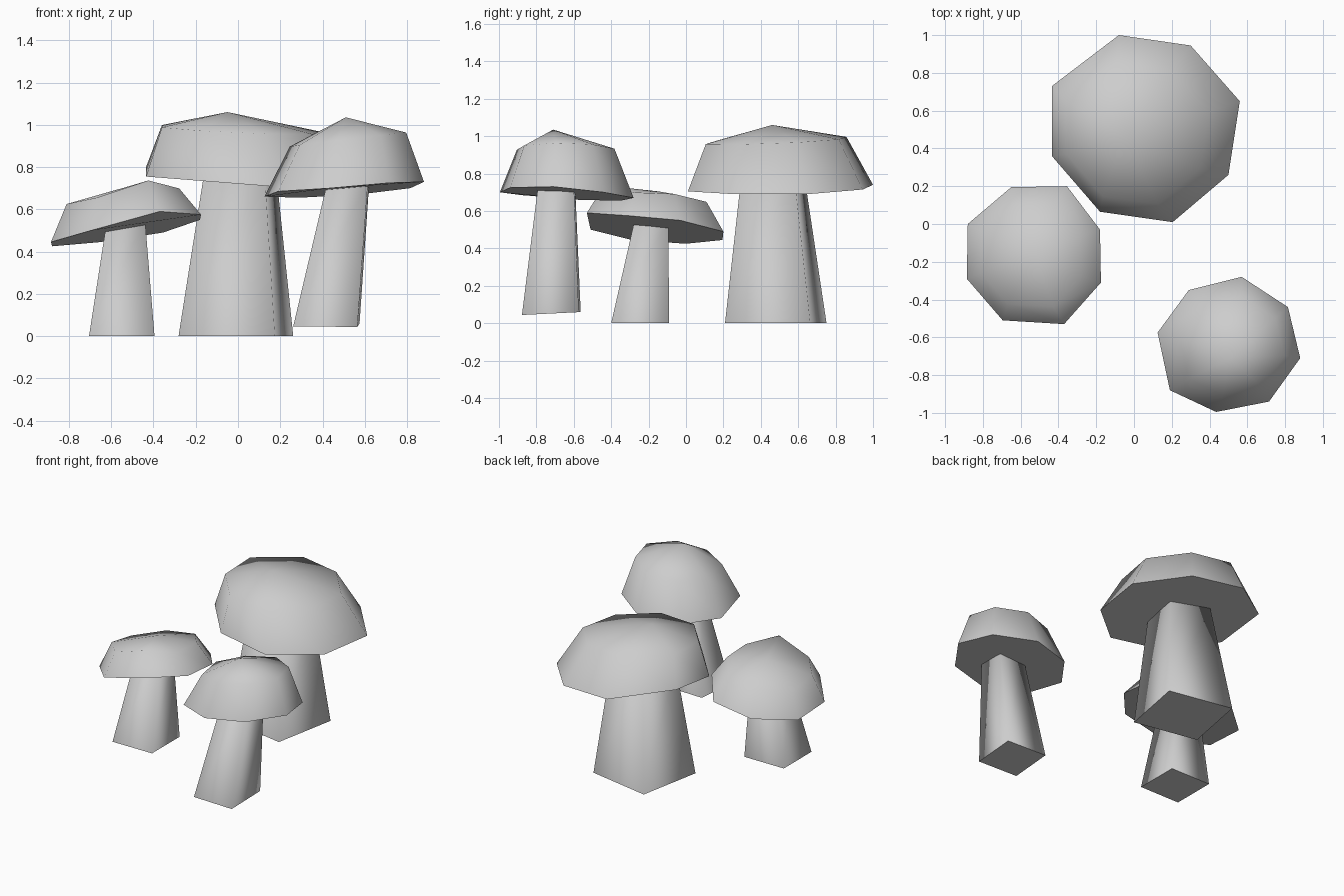
import bpy, bmesh, math
from mathutils import Vector

if "Cube" in bpy.data.objects:
    bpy.data.objects.remove(bpy.data.objects["Cube"])

grey = bpy.data.materials.new("plain_grey")
grey.diffuse_color = (0.61, 0.61, 0.61, 1)
grey.use_nodes = True
grey.node_tree.nodes["Principled BSDF"].inputs["Base Color"].default_value = grey.diffuse_color


def finish(bm, name, bottom):
    """Smooth sides, crisp flat bottom."""
    bmesh.ops.recalc_face_normals(bm, faces=bm.faces)
    for f in bm.faces:
        f.smooth = True
    bottom.smooth = False
    for e in bottom.edges:
        e.smooth = False
    mesh = bpy.data.meshes.new(name)
    bm.to_mesh(mesh)
    bm.free()
    mesh.materials.append(grey)
    bpy.context.collection.objects.link(bpy.data.objects.new(name, mesh))


def bridge(bm, lower, upper):
    n = len(lower)
    for i in range(n):
        j = (i + 1) % n
        bm.faces.new((lower[i], lower[j], upper[j], upper[i]))


def cap(name, rim, centre, scale, slope, apex, lift=(0,) * 8):
    """Eight-sided dome: rim, smaller tilted ring, apex and closed underside."""
    bm = bmesh.new()
    mid = sum((Vector(p) for p in rim), Vector()) / len(rim)
    low = [bm.verts.new(p) for p in rim]
    ring = []
    for p, dz in zip(rim, lift):
        dx, dy = (p[0] - mid.x) * scale, (p[1] - mid.y) * scale
        z = centre[2] + slope[0] * dx + slope[1] * dy + dz
        ring.append(bm.verts.new((centre[0] + dx, centre[1] + dy, z)))
    top = bm.verts.new(apex)
    bridge(bm, low, ring)
    for i in range(len(ring)):
        bm.faces.new((ring[i], ring[(i + 1) % len(ring)], top))
    finish(bm, name, bm.faces.new(low))


def stem(name, base, base_half, top, top_half, turn=0, slope=0):
    """Four-sided tapering post, leaning from base to top."""
    bm = bmesh.new()
    c, s = math.cos(math.radians(turn)), math.sin(math.radians(turn))
    loops = []
    for (x, y, z), h, k in ((base, base_half, slope), (top, top_half, 0)):
        loop = []
        for u, v in ((-h, -h), (h, -h), (h, h), (-h, h)):
            dy = u * s + v * c
            loop.append(bm.verts.new((x + u * c - v * s, y + dy, z + k * dy)))
        loops.append(loop)
    bridge(bm, *loops)
    bm.faces.new(loops[1])
    finish(bm, name, bm.faces.new(loops[0]))


# Large mushroom at the back
cap("large_cap",
    [(-.08, 1.0, .74), (.30, .945, .715), (.56, .65, .69), (.50, .26, .69),
     (.205, .01, .705), (-.18, .065, .735), (-.435, .36, .755), (-.435, .73, .80)],
    (.012, .48, .977), .76, (-.04, .04), (-.05, .46, 1.06))
stem("large_stem", (-.01, .48, 0), .232, (.01, .465, .76), .147, -10.8)

# Small mushroom on the left
cap("small_cap",
    [(-.65, .195, .445), (-.355, .20, .49), (-.18, -.03, .55), (-.175, -.31, .575),
     (-.37, -.53, .59), (-.695, -.51, .50), (-.885, -.29, .445), (-.88, 0, .425)],
    (-.54, -.16, .665), .75, (.15, -.13), (-.53, -.15, .705),
    (0, 0, 0, -.02, .018, -.025, -.012, -.02))
stem("small_stem", (-.55, -.245, 0), .155, (-.53, -.185, .55), .09)

# Medium mushroom at the front right
cap("medium_cap",
    [(.29, -.35, .655), (.57, -.28, .67), (.815, -.44, .70), (.88, -.71, .73),
     (.715, -.94, .725), (.435, -.995, .70), (.19, -.88, .685), (.125, -.575, .66)],
    (.52, -.65, .93), .73, (.12, -.01), (.51, -.71, 1.035))
stem("medium_stem", (.418, -.72, .052), .152, (.522, -.692, .73), .096, -2, .05)
